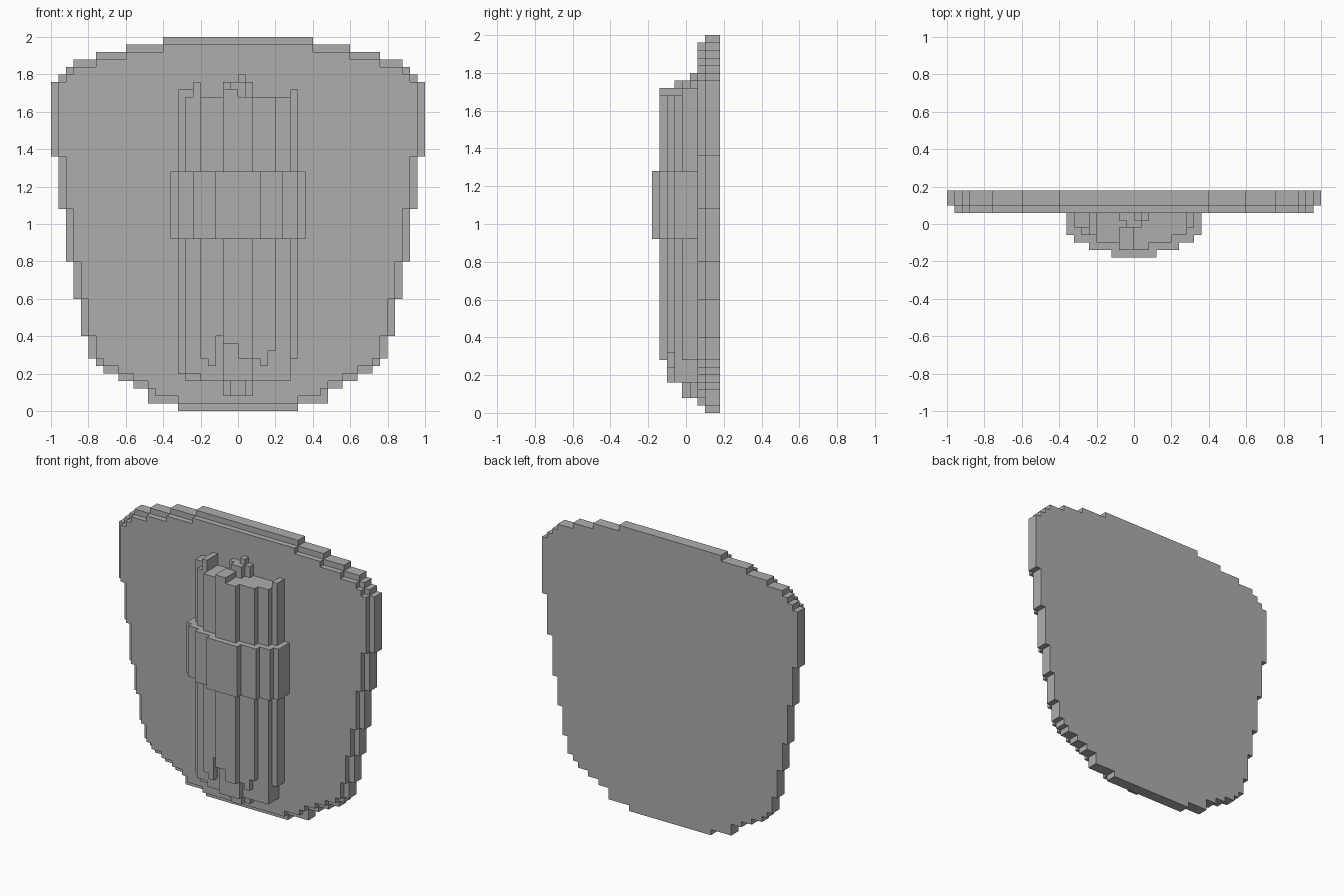
import bpy
import bmesh

CELL = 0.04      # grid step of the blocky style
FRONT = 0.06     # y of the plate's front face

cube = bpy.data.objects.get("Cube")
if cube:
    bpy.data.objects.remove(cube, do_unlink=True)

grey = bpy.data.materials.new("plain_grey")
grey.use_nodes = True
grey.diffuse_color = (0.42, 0.42, 0.42, 1)
grey.node_tree.nodes["Principled BSDF"].inputs["Base Color"].default_value = (0.42, 0.42, 0.42, 1)


def point(x, depth, z):
    """Grid cell position; depth counts forward from the plate's front."""
    return (x * CELL, FRONT - depth * CELL, z * CELL)


def finish(name, bm):
    bmesh.ops.recalc_face_normals(bm, faces=bm.faces)
    mesh = bpy.data.meshes.new(name)
    bm.to_mesh(mesh)
    bm.free()
    mesh.materials.append(grey)
    obj = bpy.data.objects.new(name, mesh)
    bpy.context.collection.objects.link(obj)
    return obj


def prism(name, start, end):
    """Solid between two matching loops of points."""
    bm = bmesh.new()
    a = [bm.verts.new(p) for p in start]
    b = [bm.verts.new(p) for p in end]
    bm.faces.new(a)
    bm.faces.new(b)
    for i in range(len(a)):
        j = (i + 1) % len(a)
        bm.faces.new((a[i], a[j], b[j], b[i]))
    return finish(name, bm)


def staircase(rows):
    """Mirrored stepped outline from (half width, low, high) rows."""
    right = []
    for half, low, high in rows:
        right += [(half, low), (half, high)]
    return right + [(-x, h) for x, h in reversed(right)]


def merged(widths, base):
    """Join equal neighbouring cell rows into taller rows."""
    rows = []
    for i, w in enumerate(widths):
        if rows and rows[-1][0] == w:
            rows[-1][2] = base + i + 1
        else:
            rows.append([w, base + i, base + i + 1])
    return rows


def plate(name, rows, back, front):
    outline = staircase(rows)
    prism(name, [point(x, back, z) for x, z in outline],
          [point(x, front, z) for x, z in outline])


def column(name, rows, low, high):
    outline = staircase(rows)
    prism(name, [point(x, d, low) for x, d in outline],
          [point(x, d, high) for x, d in outline])


def blocks(name, boxes):
    """One object of boxes: left, right, back depth, front depth, low, high."""
    bm = bmesh.new()
    for x0, x1, d0, d1, z0, z1 in boxes:
        made = bmesh.ops.create_cube(bm, size=1)
        for v in made["verts"]:
            v.co = point(x1 if v.co.x > 0 else x0,
                         d0 if v.co.y > 0 else d1,
                         z1 if v.co.z > 0 else z0)
    return finish(name, bm)


# Shield plate: full back layer and a front layer inset by one cell
steps = [(8, 1), (12, 3), (14, 4), (16, 5), (18, 6), (19, 7), (20, 10),
         (21, 15), (22, 20), (23, 27), (24, 34), (25, 44), (24, 45),
         (23, 46), (22, 47), (19, 48), (15, 49), (10, 50)]
widths = []
for half, top in steps:
    widths += [half] * (top - len(widths))
inset = [min(widths[i] - 1, widths[i - 1], widths[i + 1])
         for i in range(1, len(widths) - 1)]
plate("shield_back", merged(widths, 0), -3, -1)
plate("shield_front", merged(inset, 1), -1, 0)

# Rounded grip and the band around its middle
column("grip", [(8, 0, 2), (7, 2, 3), (5, 3, 4), (2, 4, 5)], 10, 42)
column("grip_band", [(9, 0, 3), (8, 3, 4), (6, 4, 5), (3, 5, 6)], 23, 32)

# Ragged lower end: each strip hangs from the grip down to its own height
strips = [(-2, 0, 4, 5, 9), (0, 2, 4, 5, 7),
          (-5, -4, 3, 4, 7), (-4, -3, 3, 4, 6), (-2, 2, 3, 4, 4),
          (2, 3, 3, 4, 7), (3, 4, 3, 4, 6), (4, 5, 3, 4, 8),
          (-7, -5, 2, 3, 5), (-5, 7, 2, 3, 4),
          (-8, -7, 0, 2, 5), (-7, 7, 0, 2, 4), (7, 8, 0, 2, 7)]
blocks("grip_lower_end", [s + (10,) for s in strips])
blocks("grip_bottom_tip", [(-2, 2, 0, 1, 2, 4), (-1, 1, 1, 2, 2, 4)])

# Ragged upper end
blocks("grip_upper_end", [
    (-8, -6, 0, 2, 42, 43), (-6, -5, 0, 3, 42, 44), (7, 8, 0, 2, 42, 43),
    (-2, 0, 2, 5, 42, 43), (-2, 2, 0, 1, 42, 44), (-1, 1, 1, 2, 42, 44),
    (0, 1, 0, 1, 44, 45)])
